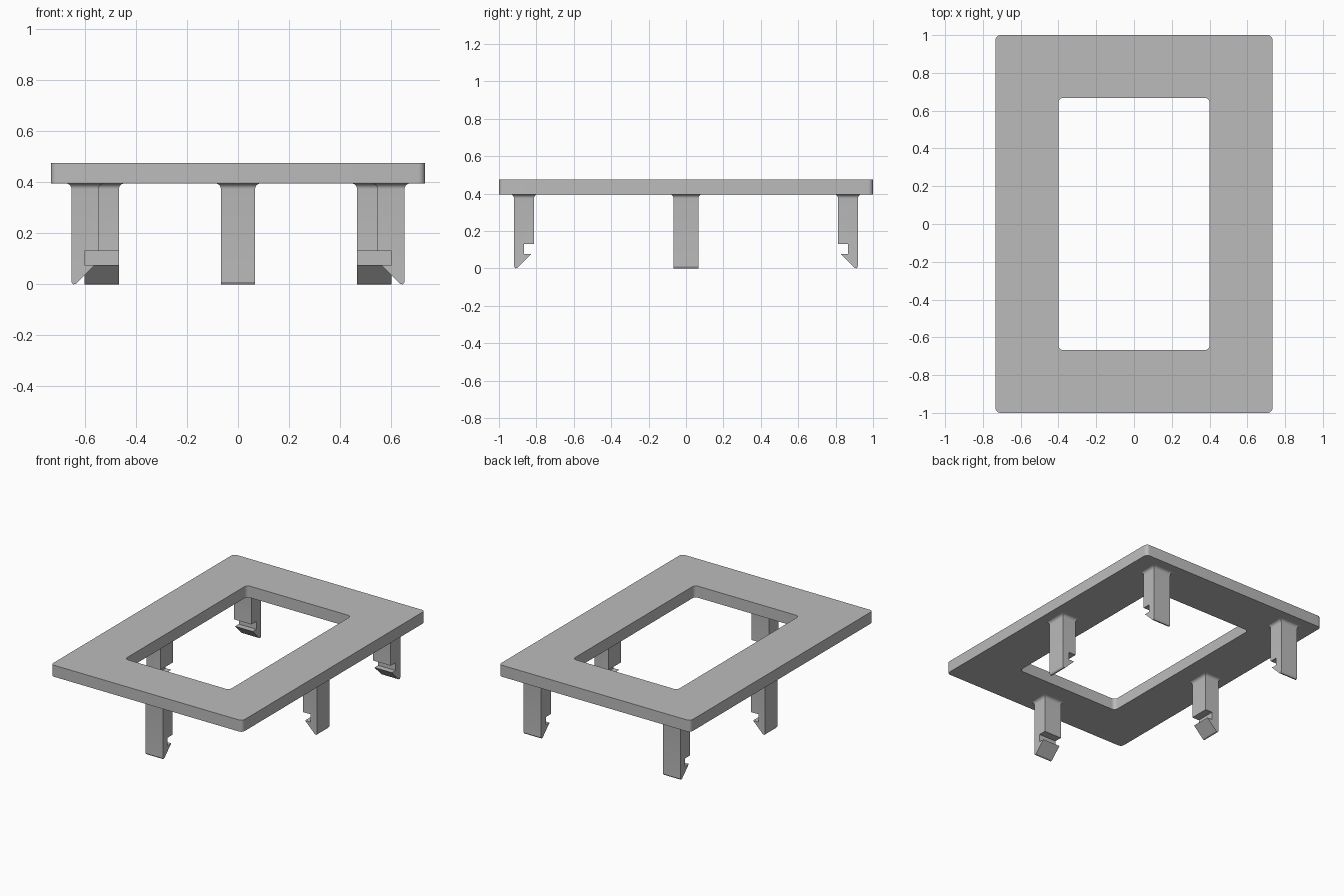
import bpy, bmesh, math
from mathutils import Matrix

cube = bpy.data.objects.get("Cube")
if cube:
    bpy.data.objects.remove(cube, do_unlink=True)

grey = bpy.data.materials.new("plain grey")
grey.use_nodes = True
colour = (0.5, 0.5, 0.5, 1)
grey.diffuse_color = colour
grey.node_tree.nodes["Principled BSDF"].inputs["Base Color"].default_value = colour

PLATE_BOTTOM, PLATE_TOP = 0.396, 0.476
FILLET = 0.022


def finish(bm, name):
    """Turn a bmesh into a smooth-shaded object with sharp edges kept."""
    bmesh.ops.recalc_face_normals(bm, faces=bm.faces)
    mesh = bpy.data.meshes.new(name)
    bm.to_mesh(mesh)
    bm.free()
    mesh.materials.append(grey)
    obj = bpy.data.objects.new(name, mesh)
    bpy.context.collection.objects.link(obj)
    bpy.ops.object.select_all(action='DESELECT')
    obj.select_set(True)
    bpy.context.view_layer.objects.active = obj
    bpy.ops.object.shade_smooth_by_angle(angle=math.radians(30))
    return obj


def bridge(bm, a, b):
    """Join two closed rings of vertices with quads."""
    for i in range(len(a)):
        j = (i + 1) % len(a)
        bm.faces.new((a[i], a[j], b[j], b[i]))


def rounded_ring(bm, hx, hy, r, z, steps=6):
    ring = []
    for q, (sx, sy) in enumerate(((1, 1), (-1, 1), (-1, -1), (1, -1))):
        for k in range(steps + 1):
            t = (q + k / steps) * math.pi / 2
            ring.append(bm.verts.new((sx * (hx - r) + r * math.cos(t),
                                      sy * (hy - r) + r * math.sin(t), z)))
    return ring


# Flat frame with a rounded opening
bm = bmesh.new()
outer = (0.733, 1.0, 0.026)
inner = (0.4, 0.668, 0.026)
rings = [rounded_ring(bm, *size, z) for size, z in (
    (outer, PLATE_BOTTOM), (outer, PLATE_TOP), (inner, PLATE_TOP), (inner, PLATE_BOTTOM))]
for i in range(4):
    bridge(bm, rings[i], rings[(i + 1) % 4])
finish(bm, "frame_plate")


def clip(name, x, y, turn):
    """Snap clip: outer face on local y = 0, hook pointing to local +y."""
    half, depth, top = 0.067, 0.106, PLATE_BOTTOM - FILLET
    profile = [(0, top), (0, 0.01), (0.006, 0), (0.018, 0.003), (0.092, 0.077),
               (0.052, 0.077), (0.052, 0.131), (depth, 0.131), (depth, top)]
    bm = bmesh.new()
    sides = [[bm.verts.new((s, py, pz)) for py, pz in profile] for s in (-half, half)]
    for side in sides:
        bm.faces.new(side)
    for i in range(len(profile) - 1):
        bm.faces.new((sides[0][i], sides[0][i + 1], sides[1][i + 1], sides[1][i]))
    # Concave fillet flaring out to the plate
    ring = [sides[0][0], sides[1][0], sides[1][-1], sides[0][-1]]
    steps = 6
    for k in range(1, steps + 1):
        t = k / steps * math.pi / 2
        g = FILLET * (1 - math.cos(t))
        z = top + FILLET * math.sin(t)
        new = [bm.verts.new(p) for p in ((-half - g, -g, z), (half + g, -g, z),
                                         (half + g, depth + g, z), (-half - g, depth + g, z))]
        bridge(bm, ring, new)
        ring = new
    bm.faces.new(ring)
    bm.transform(Matrix.Translation((x, y, 0)) @ Matrix.Rotation(math.radians(turn), 4, 'Z'))
    finish(bm, name)


# One clip at the front, one on each side, two at the back
clip("front_clip", 0, -0.919, 0)
for side, s in (("left", 1), ("right", -1)):
    clip(side + "_side_clip", s * 0.653, 0, s * 90)
    clip(side + "_back_clip", s * 0.534, 0.919, 180)
